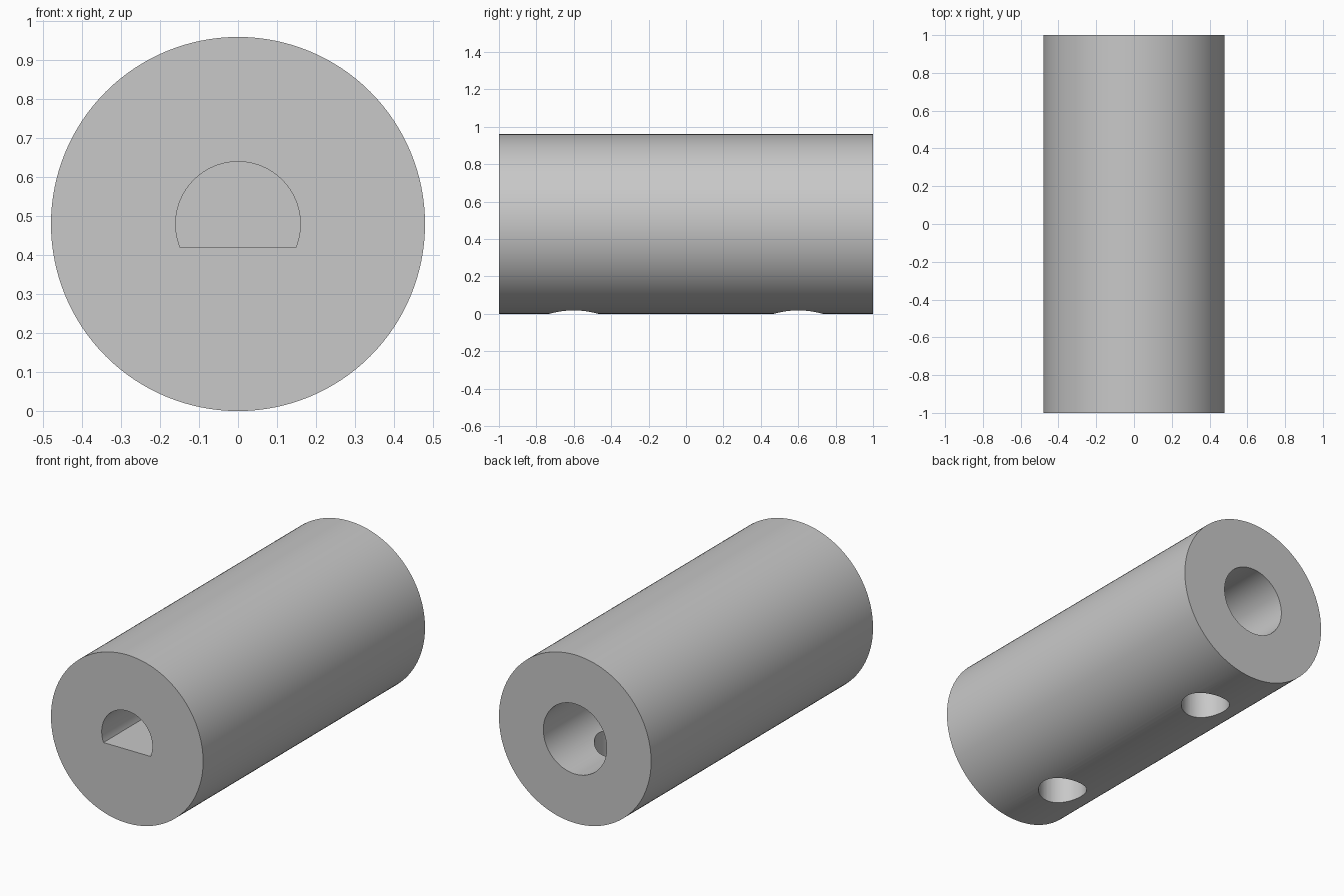
import bpy, bmesh, math
from mathutils import Matrix, Vector

cube = bpy.data.objects.get("Cube")
if cube:
    bpy.data.objects.remove(cube, do_unlink=True)

AXIS_Z = 0.48
BORE_DEPTH = 0.88

grey = bpy.data.materials.new("plain grey")
grey.use_nodes = True
colour = (0.58, 0.58, 0.58, 1)
grey.diffuse_color = colour
grey.node_tree.nodes["Principled BSDF"].inputs["Base Color"].default_value = colour


def rod(name, radius, start, end, segments=96, flat=None):
    """Solid rod between two points; flat trims its underside at that offset."""
    start, end = Vector(start), Vector(end)
    axis = end - start
    bm = bmesh.new()
    bmesh.ops.create_cone(bm, cap_ends=True, segments=segments,
                          radius1=radius, radius2=radius, depth=axis.length)
    turn = axis.to_track_quat('Z', 'Y').to_matrix().to_4x4()
    bmesh.ops.transform(bm, matrix=Matrix.Translation((start + end) / 2) @ turn, verts=bm.verts)
    if flat is not None:
        cut = bmesh.ops.bisect_plane(bm, geom=bm.verts[:] + bm.edges[:] + bm.faces[:],
                                     plane_co=(0, 0, start.z + flat),
                                     plane_no=(0, 0, 1), clear_inner=True)
        edges = [e for e in cut["geom_cut"] if isinstance(e, bmesh.types.BMEdge)]
        bmesh.ops.holes_fill(bm, edges=edges)
    bmesh.ops.recalc_face_normals(bm, faces=bm.faces)
    mesh = bpy.data.meshes.new(name)
    bm.to_mesh(mesh)
    bm.free()
    mesh.materials.append(grey)
    obj = bpy.data.objects.new(name, mesh)
    bpy.context.collection.objects.link(obj)
    return obj


# Main sleeve, lying along y
sleeve = rod("coupling_sleeve", 0.48, (0, -1, AXIS_Z), (0, 1, AXIS_Z), 128)

# Blind D-shaped bore in front, blind round bore behind
cutters = [
    rod("d_bore_cutter", 0.16, (0, -1.1, AXIS_Z), (0, BORE_DEPTH - 1, AXIS_Z), flat=-0.06),
    rod("round_bore_cutter", 0.20, (0, 1.1, AXIS_Z), (0, 1 - BORE_DEPTH, AXIS_Z)),
]
# Set-screw holes from below into each bore
for y in (-0.6, 0.6):
    cutters.append(rod("screw_hole_cutter", 0.13, (0, y, -0.1), (0, y, AXIS_Z), 64))

bpy.ops.object.select_all(action='DESELECT')
sleeve.select_set(True)
bpy.context.view_layer.objects.active = sleeve
for cutter in cutters:
    cutter.hide_render = True
    mod = sleeve.modifiers.new("cut", 'BOOLEAN')
    mod.operation = 'DIFFERENCE'
    mod.solver = 'EXACT'
    mod.object = cutter
    bpy.ops.object.modifier_apply(modifier=mod.name)
    bpy.data.objects.remove(cutter, do_unlink=True)

bpy.ops.object.shade_smooth_by_angle(angle=math.radians(30))
